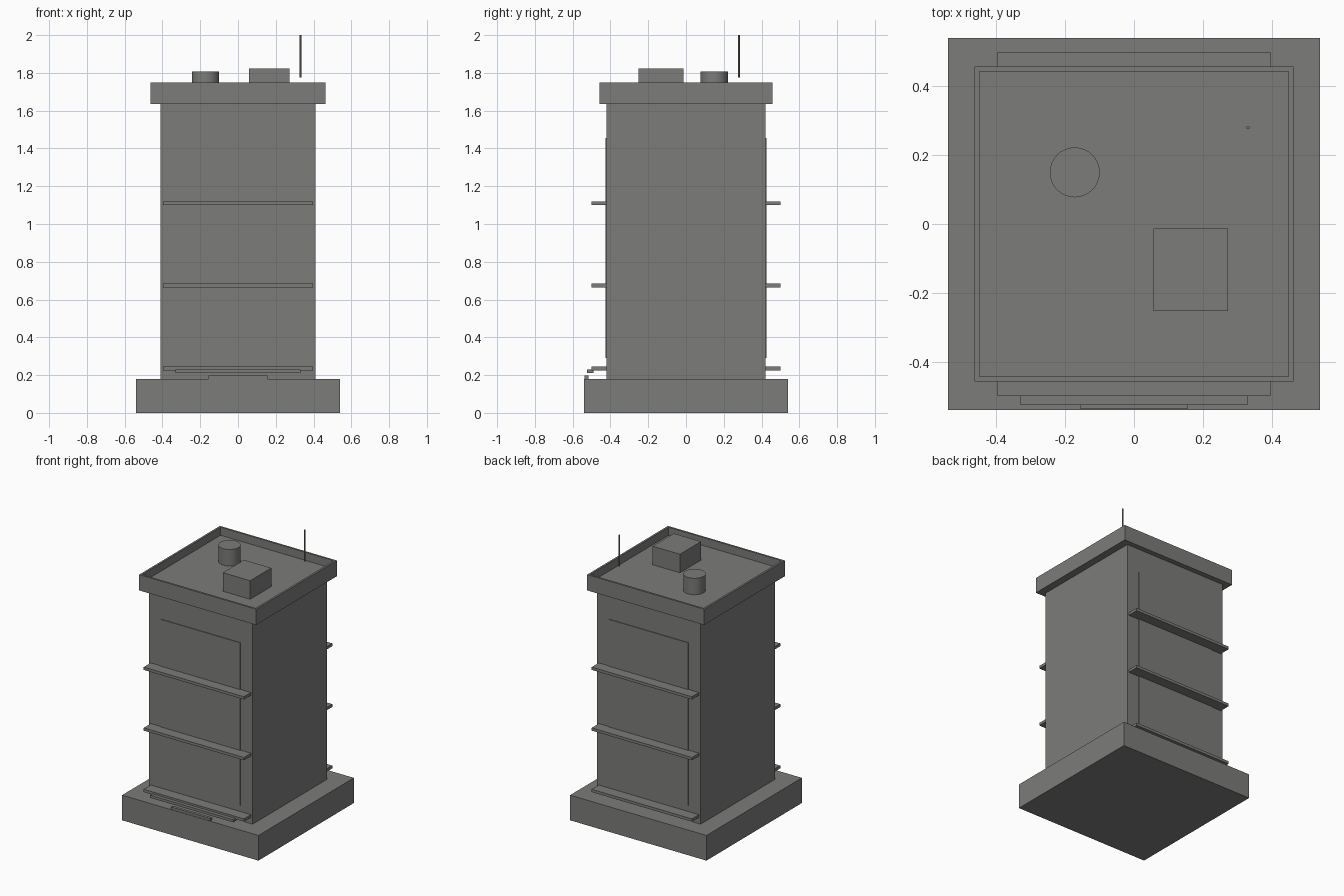
import bpy

if "Cube" in bpy.data.objects:
    bpy.data.objects.remove(bpy.data.objects["Cube"])

mat = bpy.data.materials.new("grey_concrete")
mat.diffuse_color = (0.2, 0.206, 0.194, 1)
mat.use_nodes = True
mat.node_tree.nodes["Principled BSDF"].inputs["Base Color"].default_value = mat.diffuse_color


def finish(name):
    ob = bpy.context.object
    ob.name = name
    ob.data.materials.append(mat)
    return ob


def box(name, x0, x1, y0, y1, z0, z1):
    bpy.ops.mesh.primitive_cube_add(size=1, location=((x0 + x1) / 2, (y0 + y1) / 2, (z0 + z1) / 2))
    bpy.context.object.scale = (x1 - x0, y1 - y0, z1 - z0)
    bpy.ops.object.transform_apply(location=False, rotation=False, scale=True)
    return finish(name)


def cylinder(name, x, y, r, z0, z1, sides):
    bpy.ops.mesh.primitive_cylinder_add(vertices=sides, radius=r, depth=z1 - z0,
                                        location=(x, y, (z0 + z1) / 2))
    finish(name)
    bpy.ops.object.shade_smooth_by_angle()


# Ground slab and tower body
box("base", -0.54, 0.54, -0.54, 0.54, 0, 0.18)
box("tower_body", -0.41, 0.41, -0.42, 0.42, 0.18, 1.635)

# Thin facade panels and balcony ledges, front and back
for side, s in (("front", -1), ("back", 1)):
    y0, y1 = sorted((s * 0.418, s * 0.425))
    box(side + "_panel", -0.315, 0.315, y0, y1, 0.29, 1.455)
    y0, y1 = sorted((s * 0.418, s * 0.5))
    for i, z in enumerate((0.235, 0.675, 1.11)):
        box(f"{side}_ledge_{i + 1}", -0.397, 0.397, y0, y1, z - 0.01, z + 0.01)

# Entrance canopy and step
box("entrance_canopy", -0.33, 0.33, -0.525, -0.49, 0.212, 0.231)
box("entrance_step", -0.155, 0.155, -0.537, -0.517, 0.18, 0.198)

# Roof slab with a thin parapet around it
X, Y, T = 0.463, 0.457, 0.014
box("roof_slab", -X, X, -Y, Y, 1.635, 1.69)
for side, s in (("front", -1), ("back", 1)):
    y0, y1 = sorted((s * (Y - T), s * Y))
    box(side + "_parapet", -X, X, y0, y1, 1.69, 1.748)
for side, s in (("left", -1), ("right", 1)):
    x0, x1 = sorted((s * (X - T), s * X))
    box(side + "_parapet", x0, x1, -Y + T, Y - T, 1.69, 1.748)

# Rooftop equipment
box("roof_unit", 0.057, 0.273, -0.252, -0.013, 1.69, 1.823)
cylinder("water_tank", -0.172, 0.15, 0.0725, 1.69, 1.808, 32)
cylinder("antenna", 0.331, 0.28, 0.005, 1.775, 2.0, 12)
